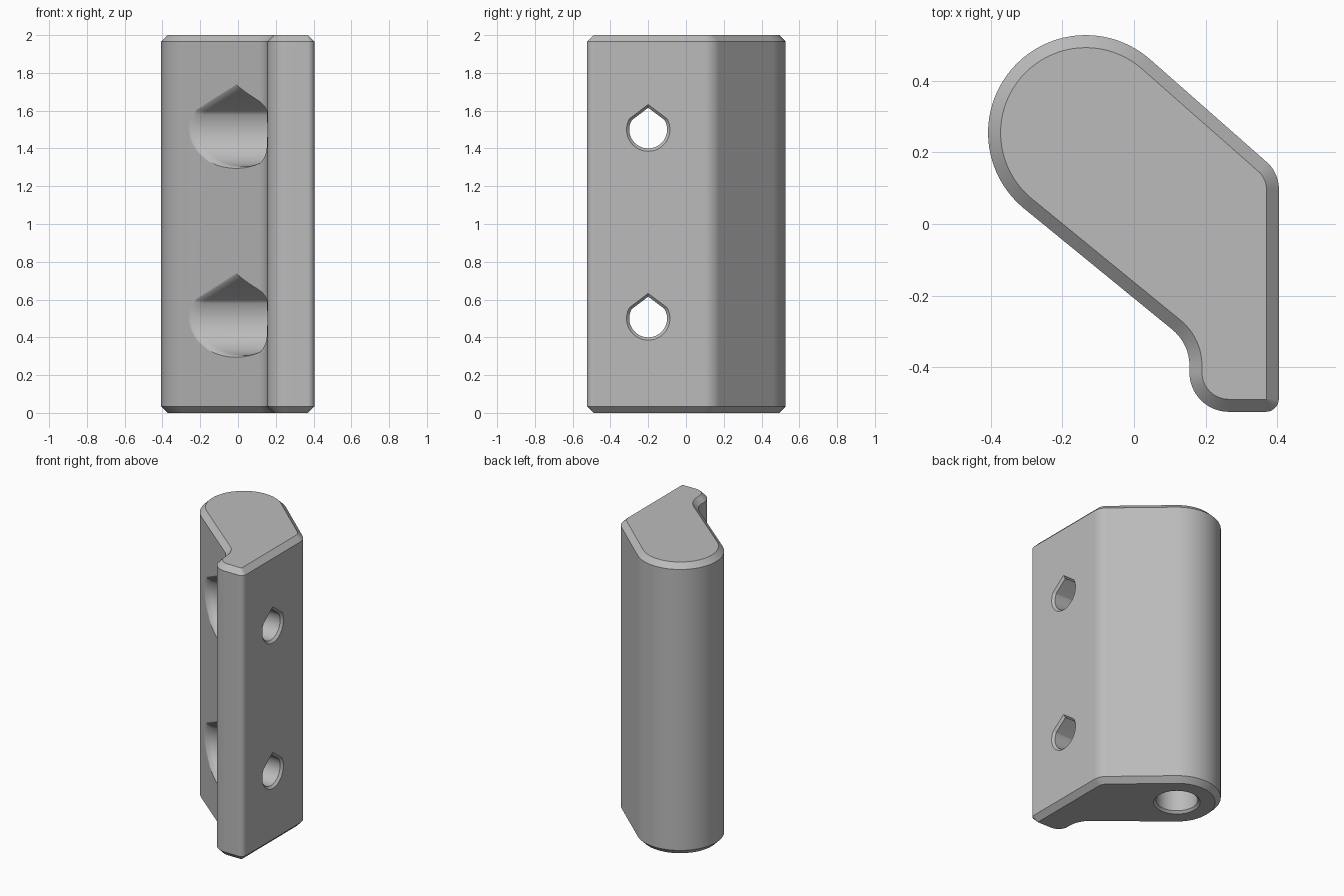
import bpy, bmesh
from math import sin, cos, radians, pi

if "Cube" in bpy.data.objects:
    bpy.data.objects.remove(bpy.data.objects["Cube"])

grey = bpy.data.materials.new("plain_grey")
grey.use_nodes = True
COLOUR = (0.5, 0.5, 0.5, 1)
grey.diffuse_color = COLOUR
grey.node_tree.nodes["Principled BSDF"].inputs["Base Color"].default_value = COLOUR


def loft(name, rings):
    """Closed solid through rings that share one point count."""
    bm = bmesh.new()
    loops = [[bm.verts.new(p) for p in ring] for ring in rings]
    for a, b in zip(loops, loops[1:]):
        for i in range(len(a)):
            j = (i + 1) % len(a)
            bm.faces.new((a[i], a[j], b[j], b[i]))
    bm.faces.new(loops[0][::-1])
    bm.faces.new(loops[-1])
    bmesh.ops.recalc_face_normals(bm, faces=bm.faces)
    mesh = bpy.data.meshes.new(name)
    bm.to_mesh(mesh)
    bm.free()
    mesh.materials.append(grey)
    ob = bpy.data.objects.new(name, mesh)
    bpy.context.collection.objects.link(ob)
    return ob


# Plan outline as arcs joined by straights:
# centre x, centre y, radius (negative = concave), start and end angle, steps
RIGHT, LEFT = 48.6, 230.7
ARCS = [
    (-0.135, 0.255, 0.273, RIGHT, LEFT, 40),
    (0.025, -0.396, -0.13, LEFT, 180, 12),
    (0.265, -0.415, 0.11, 180, 270, 16),
    (0.368, -0.488, 0.037, 270, 360, 8),
    (0.305, 0.098, 0.1, 0, RIGHT, 10),
]


def outline(z, inset):
    pts = []
    for cx, cy, r, start, end, steps in ARCS:
        for i in range(steps + 1):
            a = radians(start + (end - start) * i / steps)
            pts.append((cx + (r - inset) * cos(a), cy + (r - inset) * sin(a), z))
    return pts


def teardrop(r):
    """Round hole section with a pointed roof, as y and z offsets."""
    n = 40
    arc = [radians(150 + 240 * i / n) for i in range(n + 1)]
    return [(r * cos(a), r * sin(a)) for a in arc] + [(0, r / cos(pi / 6))]


def wall_x(y):
    """Position of the slanted front wall."""
    return min(0.107 - (y + 0.299) * 0.774 / 0.633, 0.12)


# Body with chamfered ends
CH = 0.035
body = loft("hinge_body", [outline(0, CH), outline(CH, 0),
                           outline(2 - CH, 0), outline(2, CH)])

# Blind pin bore in the underside
PIN_X, PIN_Y = ARCS[0][:2]
cutters = [loft("pin_bore_cutter", [
    [(PIN_X + r * cos(2 * pi * i / 64), PIN_Y + r * sin(2 * pi * i / 64), z)
     for i in range(64)]
    for z, r in ((-0.01, 0.155), (0.015, 0.13), (1.85, 0.13))])]

# Screw holes with a chamfered mouth, and head pockets with a rounded mouth
HOLE_Y = -0.2
for hz in (0.5, 1.5):
    cutters.append(loft("screw_hole_cutter", [
        [(x, HOLE_Y + y, hz + z) for y, z in teardrop(r)]
        for x, r in ((0.1, 0.1), (0.39, 0.1), (0.415, 0.125))]))
    rings = [[(0.2, HOLE_Y + y, hz + z) for y, z in teardrop(0.195)]]
    steps = 7
    for k in range(steps + 1):
        a = k / steps * pi / 2
        depth = 0.05 * (1 - sin(a)) - 0.001
        section = teardrop(0.195 * (1 + 0.1 * (1 - cos(a))))
        rings.append([(wall_x(HOLE_Y + y) + depth, HOLE_Y + y, hz + z)
                      for y, z in section])
    rings.append([(x - 0.2, y, z) for x, y, z in rings[-1]])
    cutters.append(loft("head_pocket_cutter", rings))

# Cut the holes, then drop the cutters
bpy.ops.object.select_all(action='DESELECT')
bpy.context.view_layer.objects.active = body
body.select_set(True)
for c in cutters:
    mod = body.modifiers.new("cut", 'BOOLEAN')
    mod.operation = 'DIFFERENCE'
    mod.solver = 'EXACT'
    mod.object = c
    bpy.ops.object.modifier_apply(modifier=mod.name)
    bpy.data.objects.remove(c)

# Smooth rounds, crisp chamfers, flat planes
bpy.ops.object.shade_smooth_by_angle(angle=radians(30))
weighted = body.modifiers.new("flat_planes", 'WEIGHTED_NORMAL')
weighted.keep_sharp = True
